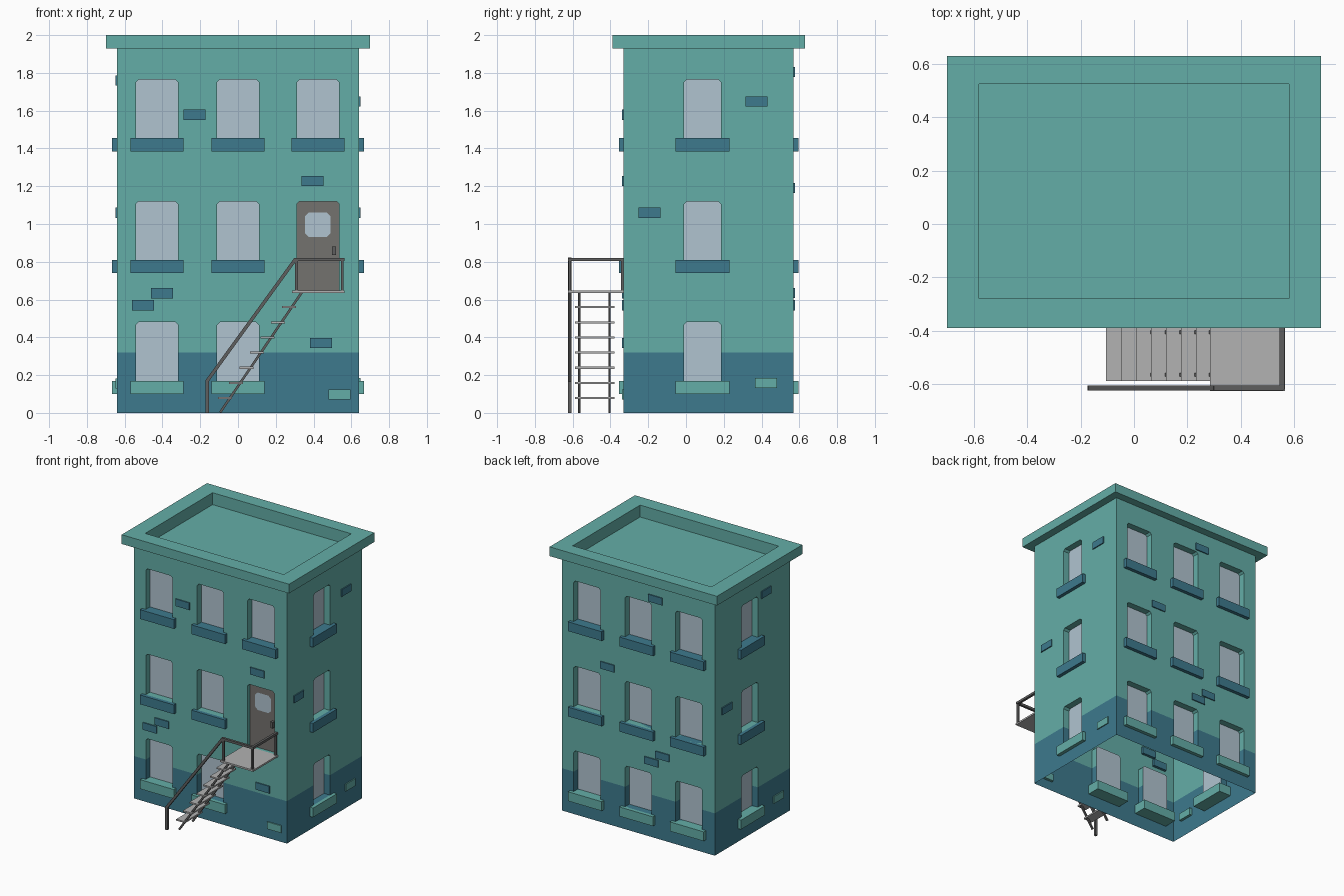
import bpy, bmesh
from mathutils import Vector, Matrix

if "Cube" in bpy.data.objects:
    bpy.data.objects.remove(bpy.data.objects["Cube"])


def mat(name, rgb):
    m = bpy.data.materials.new(name)
    m.diffuse_color = (*rgb, 1)
    m.use_nodes = True
    m.node_tree.nodes["Principled BSDF"].inputs["Base Color"].default_value = m.diffuse_color
    return m


TEAL = mat("teal_plaster", (0.127, 0.423, 0.386))
BLUE = mat("blue_base", (0.047, 0.195, 0.27))
GLASS = mat("pale_glass", (0.434, 0.552, 0.631))
DOOR = mat("door_grey", (0.174, 0.168, 0.156))
RAIL = mat("dark_metal", (0.114, 0.114, 0.114))
STEP = mat("light_metal", (0.445, 0.445, 0.445))


def finish(bm, name, mats):
    me = bpy.data.meshes.new(name)
    bm.to_mesh(me)
    bm.free()
    for m in mats:
        me.materials.append(m)
    ob = bpy.data.objects.new(name, me)
    bpy.context.collection.objects.link(ob)
    return ob


def box(name, lo, hi, m):
    lo, hi = Vector(lo), Vector(hi)
    bm = bmesh.new()
    s = [abs(v) for v in hi - lo]
    bmesh.ops.create_cube(bm, size=1, matrix=Matrix.Translation((lo + hi) / 2) @ Matrix.Diagonal((*s, 1)))
    return finish(bm, name, [m])


def beam(name, a, b, w, m):
    a, b = Vector(a), Vector(b)
    d = b - a
    rot = d.to_track_quat('Z', 'Y').to_matrix().to_4x4()
    bm = bmesh.new()
    bmesh.ops.create_cube(bm, size=1, matrix=Matrix.Translation((a + b) / 2) @ rot
                          @ Matrix.Diagonal((w, w, d.length + w * 0.6, 1)))
    return finish(bm, name, [m])


# Wall coordinates: u along the wall, z up, d outward
W, Y0, Y1, TOP, BAND = 0.64, -0.33, 0.57, 1.93, 0.32
MAPS = {
    "front": lambda u, z, d: (u, Y0 - d, z),
    "right": lambda u, z, d: (W + d, u, z),
    "back": lambda u, z, d: (-u, Y1 + d, z),
    "left": lambda u, z, d: (-W - d, Y0 + Y1 - u, z),
}
ROWS = [(0.17, 0.48), (0.81, 1.12), (1.455, 1.765)]
COLS = [(-0.54, -0.318), (-0.11, 0.11), (0.312, 0.535)]
SIDE = [(-0.01, 0.185)]
DOOR_HOLE = (0.312, 0.535, 0.645, 1.12)
BRICKS = {  # centre u, centre z of raised bricks
    "front": [(-0.23, 1.578), (0.395, 1.228), (-0.403, 0.633), (-0.503, 0.57), (0.44, 0.37), (0.538, 0.098)],
    "right": [(0.373, 1.648), (-0.193, 1.06), (0.423, 0.158)],
    "back": [(0.146, 1.805), (-0.255, 1.19), (0.205, 0.635), (0.113, 0.57)],
    "left": [(0.28, 1.76), (-0.19, 1.06), (0.425, 0.155)],
}
CH = 0.014  # clipped upper corners of the openings


def opening(h):
    u0, u1, z0, z1 = h
    pts = [(u0, z0), (u1, z0)]
    if z0 < BAND < z1:
        pts.append((u1, BAND))
    pts += [(u1, z1 - CH), (u1 - CH, z1), (u0 + CH, z1), (u0, z1 - CH)]
    if z0 < BAND < z1:
        pts.append((u0, BAND))
    return pts


for side, P in MAPS.items():
    long = side in ("front", "back")
    holes = [(a, b, c, d) for c, d in ROWS for a, b in (COLS if long else SIDE)]
    if side == "front":
        holes = [h for h in holes if not (h[0] > 0.3 and h[3] < 1.2)] + [DOOR_HOLE]
    ends = (-W, W) if long else (Y0, Y1)
    us = sorted({*ends, *(v for h in holes for v in h[:2])})
    zs = sorted({0, BAND, TOP, *(v for h in holes for v in h[2:])})
    bm, panes = bmesh.new(), bmesh.new()

    def face(b, pts, mi=None):
        f = b.faces.new([b.verts.new(P(*p)) for p in pts])
        zc = sum(p[1] for p in pts) / len(pts)
        f.material_index = mi if mi is not None else int(zc < BAND)

    # Wall sheet around the openings
    for a, b in zip(us, us[1:]):
        for c, d in zip(zs, zs[1:]):
            u, z = (a + b) / 2, (c + d) / 2
            if not any(h[0] < u < h[1] and h[2] < z < h[3] for h in holes):
                face(bm, [(a, c, 0), (b, c, 0), (b, d, 0), (a, d, 0)])
    for i, h in enumerate(holes):
        u0, u1, z0, z1 = h
        door = h == DOOR_HOLE
        dep = -0.03 if door else -0.05
        face(bm, [(u0, z1 - CH, 0), (u0 + CH, z1, 0), (u0, z1, 0)])
        face(bm, [(u1, z1 - CH, 0), (u1, z1, 0), (u1 - CH, z1, 0)])
        pts = opening(h)
        # Reveals and recessed pane
        for p, q in zip(pts, pts[1:] + pts[:1]):
            face(bm, [(*p, 0), (*q, 0), (*q, dep), (*p, dep)])
        face(panes, [(*p, dep) for p in pts], 1 if door else 0)
        # Sill
        if not door:
            m = TEAL if z0 < BAND else BLUE
            e = 0.03 if long else 0.045
            box(f"{side}_sill_{i}", P(u0 - e, z0 - 0.07, -0.10), P(u1 + e, z0, 0.026), m)
    bmesh.ops.remove_doubles(bm, verts=bm.verts, dist=1e-5)
    finish(bm, f"{side}_wall", [TEAL, BLUE])
    finish(panes, f"{side}_panes", [GLASS, DOOR])
    # Raised bricks
    for i, (u, z) in enumerate(BRICKS[side]):
        m = TEAL if z < 0.2 else BLUE
        box(f"{side}_brick_{i}", P(u - 0.058, z - 0.027, -0.02), P(u + 0.058, z + 0.027, 0.008), m)

# Door glass with clipped corners, and handle
bm = bmesh.new()
u0, u1, z0, z1, c = 0.355, 0.49, 0.93, 1.062, 0.022
octo = [(u0 + c, z0), (u1 - c, z0), (u1, z0 + c), (u1, z1 - c), (u1 - c, z1), (u0 + c, z1), (u0, z1 - c), (u0, z0 + c)]
bm.faces.new([bm.verts.new((u, Y0 + 0.026, z)) for u, z in octo])
finish(bm, "door_window", [GLASS])
box("door_handle", (0.498, Y0 + 0.005, 0.835), (0.518, Y0 + 0.03, 0.88), RAIL)

# Cornice and sunken roof, as a chain of rectangles
bm = bmesh.new()
rects = [(W, Y0, Y1, TOP), (0.70, -0.39, 0.63, TOP), (0.70, -0.39, 0.63, 2.0),
         (0.58, -0.28, 0.525, 2.0), (0.58, -0.28, 0.525, 1.91)]
rings = [[bm.verts.new(p) for p in ((-x, a, z), (x, a, z), (x, b, z), (-x, b, z))] for x, a, b, z in rects]
for r, s in zip(rings, rings[1:]):
    for i in range(4):
        j = (i + 1) % 4
        bm.faces.new((r[i], r[j], s[j], s[i]))
bm.faces.new(rings[-1])
finish(bm, "roof_cornice", [TEAL])

# Landing and treads
box("landing", (0.285, -0.625, 0.635), (0.565, Y0, 0.648), STEP)
for i in range(7):
    x, z = -0.105 + i * 0.0562, 0.078 + i * 0.0802
    box(f"tread_{i}", (x, -0.588, z - 0.005), (x + 0.074, -0.378, z + 0.006), STEP)
# Stringers under the treads
for i, y in enumerate((-0.565, -0.405)):
    beam(f"stringer_{i}", (-0.092, y, 0.006), (0.335, y, 0.634), 0.013, RAIL)

# Handrail path and posts
yr, xr, zr = -0.615, 0.555, 0.812
path = [(-0.163, yr, 0.006), (-0.163, yr, 0.17), (0.303, yr, zr), (xr, yr, zr), (xr, Y0, zr)]
for i, (a, b) in enumerate(zip(path, path[1:])):
    beam(f"handrail_{i}", a, b, 0.018, RAIL)
for i, (x, y) in enumerate(((0.31, yr), (xr - 0.004, yr), (xr - 0.004, Y0 - 0.007))):
    beam(f"rail_post_{i}", (x, y, 0.645), (x, y, zr), 0.014, RAIL)
